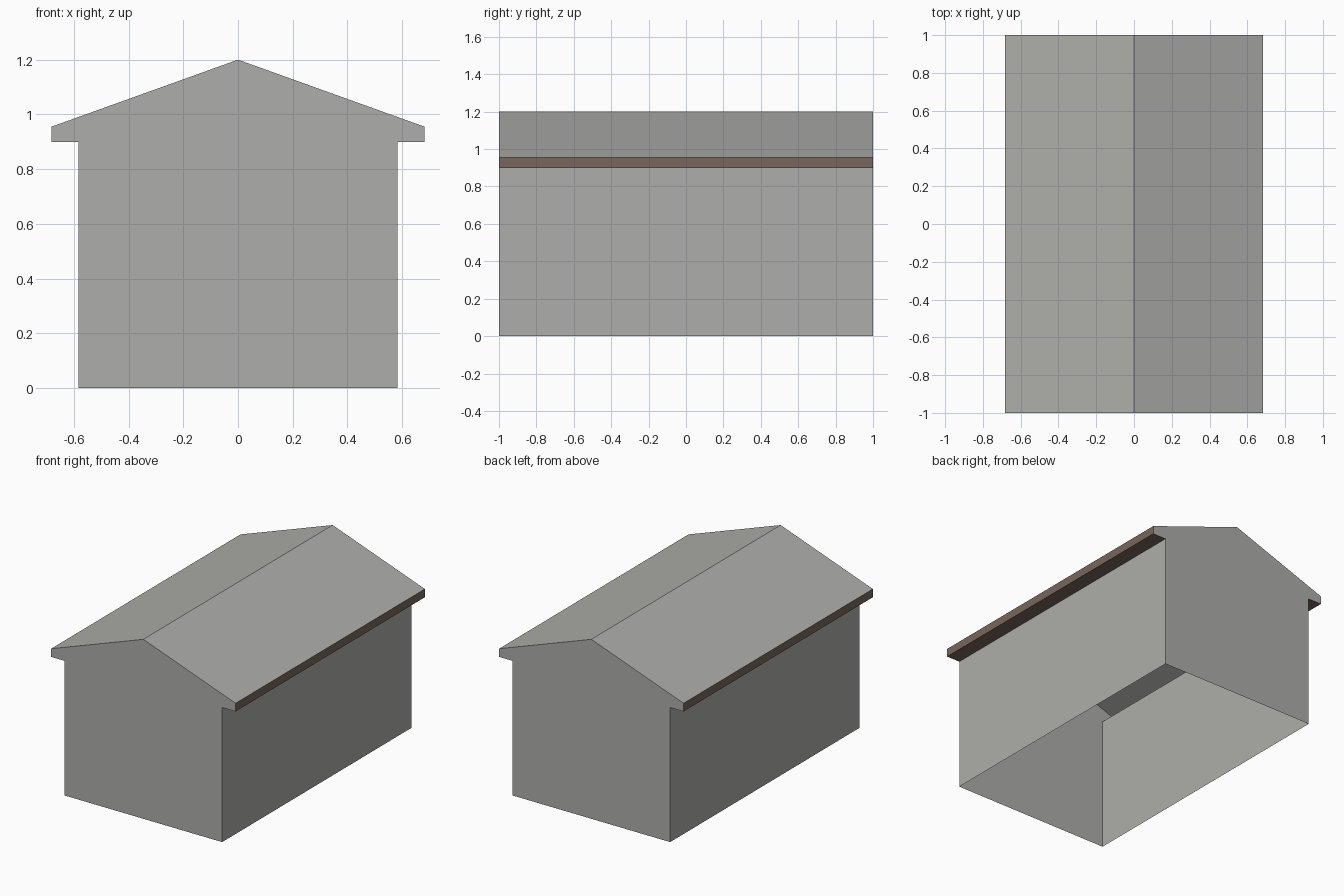
import bpy
import bmesh

cube = bpy.data.objects.get("Cube")
if cube:
    bpy.data.objects.remove(cube, do_unlink=True)

HALF_LENGTH = 1.0
WALL_X, EAVE_X = 0.583, 0.682
SOFFIT_Z, EAVE_Z, RIDGE_Z = 0.90, 0.955, 1.20


def make_material(name, rgb):
    mat = bpy.data.materials.new(name)
    mat.use_nodes = True
    color = (*rgb, 1.0)
    mat.diffuse_color = color
    mat.node_tree.nodes["Principled BSDF"].inputs["Base Color"].default_value = color
    return mat


grey = make_material("warm_grey", (0.42, 0.42, 0.405))
brown = make_material("brown_trim", (0.19, 0.135, 0.108))


def make_part(name, mat, faces):
    """Build one flat-shaded object from a list of polygons."""
    mesh = bpy.data.meshes.new(name)
    bm = bmesh.new()
    for points in faces:
        bm.faces.new([bm.verts.new(p) for p in points])
    bmesh.ops.remove_doubles(bm, verts=bm.verts, dist=0.0001)
    bm.to_mesh(mesh)
    bm.free()
    mesh.materials.append(mat)
    obj = bpy.data.objects.new(name, mesh)
    bpy.context.collection.objects.link(obj)
    return obj


def strip(path):
    """Sweep an (x, z) path along the length; a path going up +x faces outward."""
    return [
        [(x0, -HALF_LENGTH, z0), (x0, HALF_LENGTH, z0),
         (x1, HALF_LENGTH, z1), (x1, -HALF_LENGTH, z1)]
        if x0 + x1 > 0 else
        [(x0, HALF_LENGTH, z0), (x0, -HALF_LENGTH, z0),
         (x1, -HALF_LENGTH, z1), (x1, HALF_LENGTH, z1)]
        for (x0, z0), (x1, z1) in zip(path, path[1:])
    ]


# Half of the cross-section, from the ground to the ridge
half = [(WALL_X, 0), (WALL_X, SOFFIT_Z), (EAVE_X, SOFFIT_Z),
        (EAVE_X, EAVE_Z), (0, RIDGE_Z)]

# Side walls, boxed eaves and roof slopes
roof_faces = []
for side, sign in (("left", 1), ("right", -1)):
    path = [(sign * x, z) for x, z in half]
    make_part(side + "_wall", grey, strip(path[:2]))
    make_part(side + "_eave_trim", brown, strip(path[1:4]))
    roof_faces += strip(path[3:])
make_part("roof", grey, roof_faces)

# Gable end walls, which also close the ends of the eaves
outline = half + [(-x, z) for x, z in reversed(half[:-1])]
make_part("front_gable", grey, [[(x, -HALF_LENGTH, z) for x, z in outline]])
make_part("back_gable", grey, [[(x, HALF_LENGTH, z) for x, z in reversed(outline)]])
